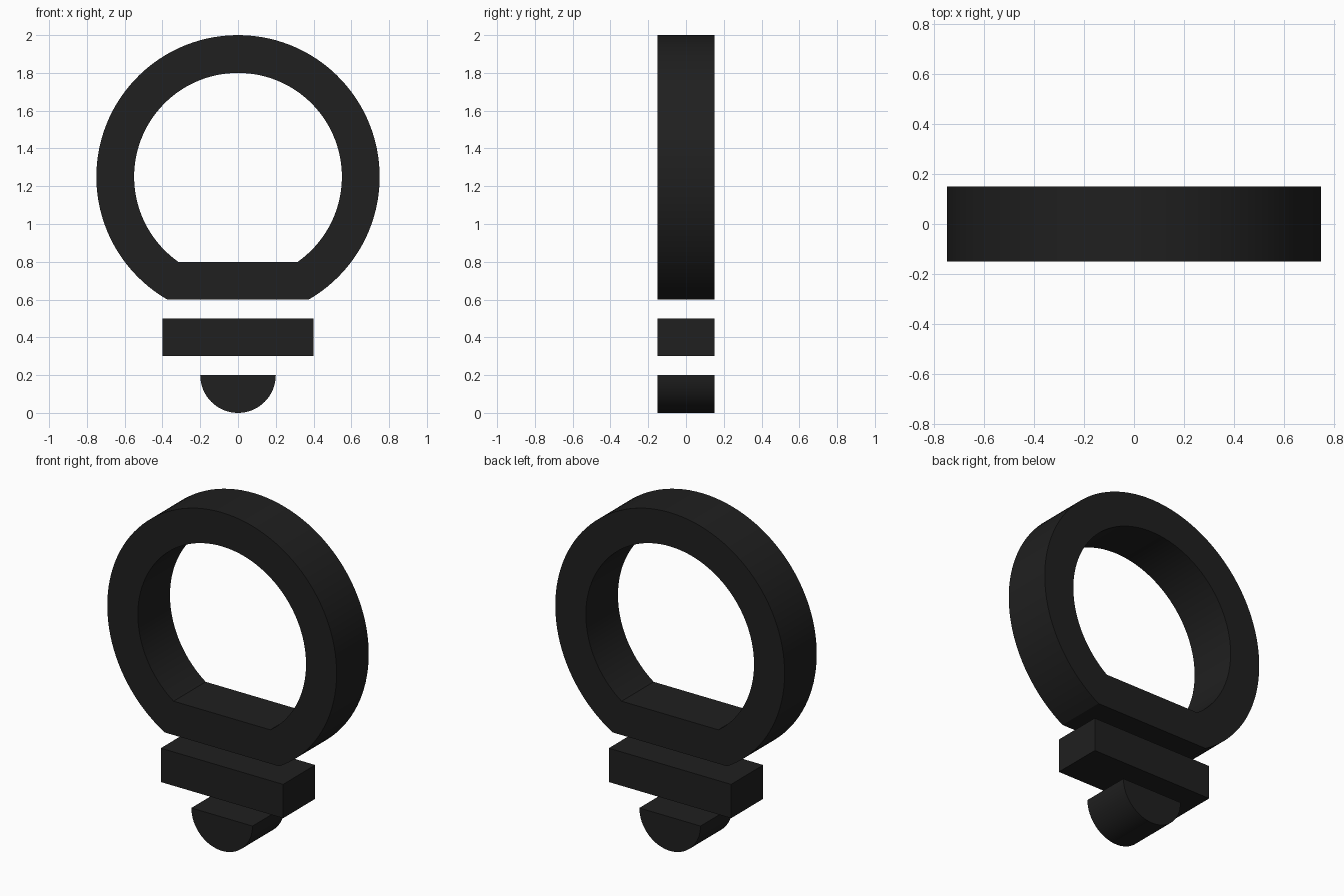
import bpy, bmesh, math

if "Cube" in bpy.data.objects:
    bpy.data.objects.remove(bpy.data.objects["Cube"])

HALF_DEPTH = 0.15
SEGMENTS = 96

dark = bpy.data.materials.new("dark")
dark.diffuse_color = (0.014, 0.014, 0.014, 1)
dark.use_nodes = True
dark.node_tree.nodes["Principled BSDF"].inputs["Base Color"].default_value = dark.diffuse_color


def arc(radius, cz, cut_z, steps):
    """Points of a circle's arc above cut_z, from lower right to lower left."""
    start = math.asin((cut_z - cz) / radius)
    sweep = math.pi - 2 * start
    return [(radius * math.cos(start + sweep * i / steps),
             cz + radius * math.sin(start + sweep * i / steps))
            for i in range(steps + 1)]


def finish(name, bm):
    bmesh.ops.recalc_face_normals(bm, faces=bm.faces[:])
    mesh = bpy.data.meshes.new(name)
    bm.to_mesh(mesh)
    bm.free()
    mesh.materials.append(dark)
    obj = bpy.data.objects.new(name, mesh)
    bpy.context.collection.objects.link(obj)
    bpy.context.view_layer.objects.active = obj
    obj.select_set(True)
    bpy.ops.object.shade_smooth_by_angle(angle=math.radians(30))
    obj.select_set(False)
    return obj


def extrude_faces(bm):
    """Thicken flat faces from the front plane to the back plane."""
    ext = bmesh.ops.extrude_face_region(bm, geom=bm.faces[:], use_keep_orig=True)
    verts = [g for g in ext["geom"] if isinstance(g, bmesh.types.BMVert)]
    bmesh.ops.translate(bm, vec=(0, 2 * HALF_DEPTH, 0), verts=verts)


def slab(name, profile):
    bm = bmesh.new()
    bm.faces.new([bm.verts.new((x, -HALF_DEPTH, z)) for x, z in profile])
    extrude_faces(bm)
    return finish(name, bm)


# Bulb outline: round ring with a flat lower bar
bm = bmesh.new()
outer, inner = ([bm.verts.new((x, -HALF_DEPTH, z)) for x, z in pts]
                for pts in (arc(0.75, 1.25, 0.6, SEGMENTS), arc(0.55, 1.25, 0.8, SEGMENTS)))
for i in range(len(outer)):
    j = (i + 1) % len(outer)
    bm.faces.new((outer[i], outer[j], inner[j], inner[i]))
extrude_faces(bm)
finish("bulb_ring", bm)

# Socket bar
slab("socket_bar", [(-0.4, 0.3), (0.4, 0.3), (0.4, 0.5), (-0.4, 0.5)])

# Half-round base tip
slab("base_tip", [(x, 0.2 - z) for x, z in arc(0.2, 0, 0, 32)])
